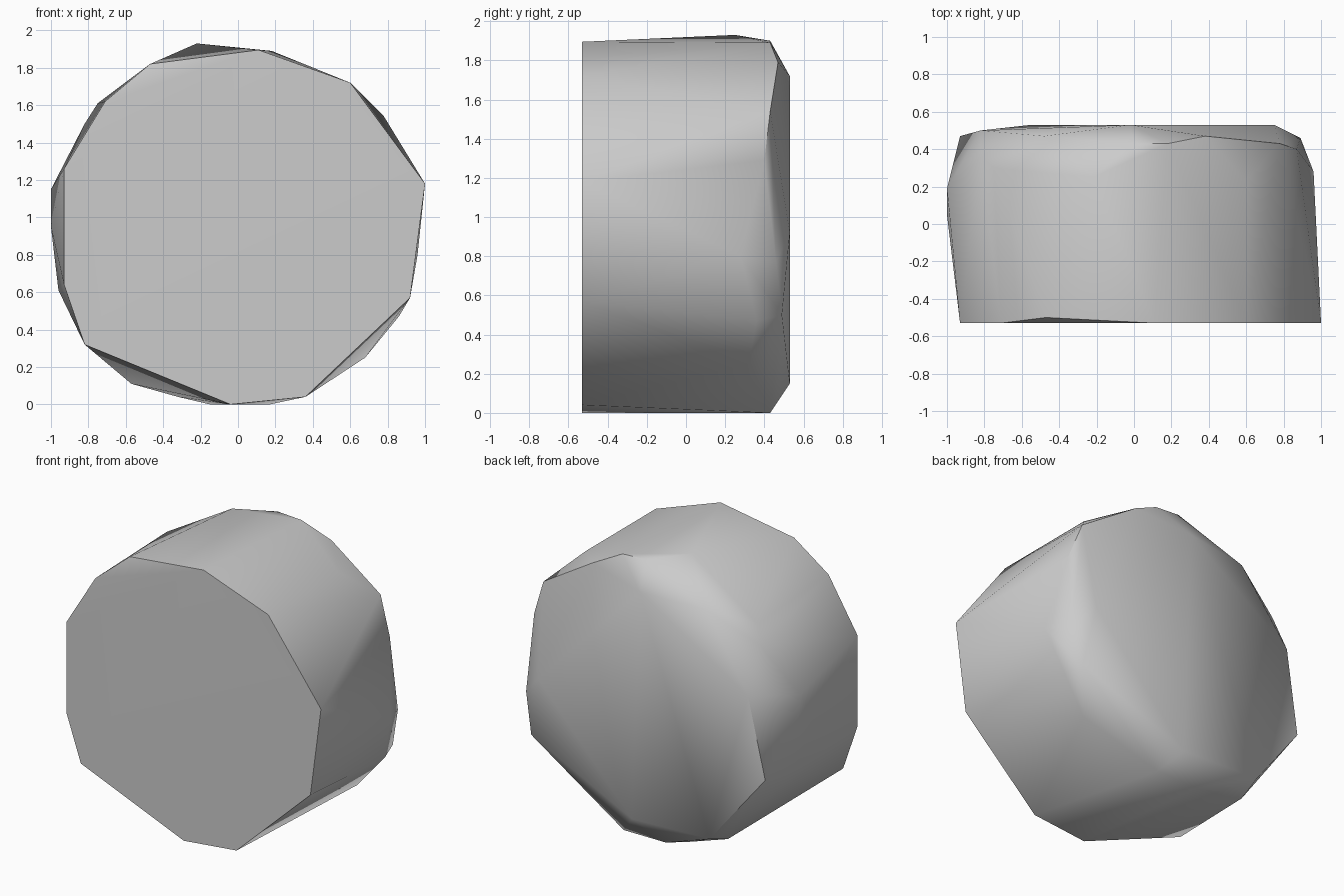
import bpy, bmesh, math

cube = bpy.data.objects.get("Cube")
if cube:
    bpy.data.objects.remove(cube, do_unlink=True)

FRONT, BACK = -0.53, 0.53

# Flat front outline (x, z)
front_outline = [
    (0.11, 1.895), (0.60, 1.72), (1.0, 1.18), (0.92, 0.57), (0.36, 0.04),
    (-0.04, 0.0), (-0.82, 0.32), (-0.93, 0.64), (-0.93, 1.26), (-0.71, 1.62)]

# Flat back outline (x, z)
back_outline = [(-0.02, 1.72), (0.75, 0.92), (0.04, 0.15), (-0.55, 0.17)]

# Irregular worn shoulder around the back rim (x, y, z)
shoulder = [
    (-0.47, -0.50, 1.82), (-0.22, 0.25, 1.93), (0.0, 0.43, 1.90),
    (0.18, 0.43, 1.89), (0.38, 0.47, 1.79), (0.60, 0.23, 1.72),
    (0.78, 0.43, 1.54), (0.87, 0.40, 1.29), (0.96, 0.28, 0.80),
    (0.89, 0.46, 0.77), (0.83, 0.49, 0.50), (0.86, 0.36, 0.47),
    (0.68, 0.32, 0.25), (0.17, 0.43, 0.0), (-0.15, 0.43, 0.0),
    (-0.32, 0.40, 0.04), (-0.57, 0.36, 0.11), (-0.96, 0.20, 0.61),
    (-0.93, 0.47, 0.65), (-1.0, 0.05, 0.95), (-1.0, 0.19, 1.15),
    (-0.82, 0.50, 1.21), (-0.82, 0.36, 1.50), (-0.75, 0.30, 1.61),
    (-0.48, 0.47, 1.70)]

points = [(x, FRONT, z) for x, z in front_outline]
points += [(x, BACK, z) for x, z in back_outline]
points += shoulder

# Wrap the outlines in one faceted solid
bm = bmesh.new()
for p in points:
    bm.verts.new(p)
hull = bmesh.ops.convex_hull(bm, input=bm.verts)
loose = {g for g in hull["geom_interior"] + hull["geom_unused"]
         if isinstance(g, bmesh.types.BMVert)}
bmesh.ops.delete(bm, geom=list(loose), context="VERTS")
bmesh.ops.dissolve_limit(bm, angle_limit=math.radians(0.5),
                         verts=bm.verts, edges=bm.edges)
bmesh.ops.recalc_face_normals(bm, faces=bm.faces)

mesh = bpy.data.meshes.new("stone_drum")
bm.to_mesh(mesh)
bm.free()
drum = bpy.data.objects.new("stone_drum", mesh)
bpy.context.collection.objects.link(drum)

# Plain grey stone
grey = bpy.data.materials.new("plain_grey")
grey.use_nodes = True
grey.diffuse_color = (0.6, 0.6, 0.6, 1)
grey.node_tree.nodes["Principled BSDF"].inputs["Base Color"].default_value = (0.6, 0.6, 0.6, 1)
mesh.materials.append(grey)

# Soft facets with crisp rims
bpy.ops.object.select_all(action="DESELECT")
drum.select_set(True)
bpy.context.view_layer.objects.active = drum
bpy.ops.object.shade_smooth_by_angle(angle=math.radians(40))
